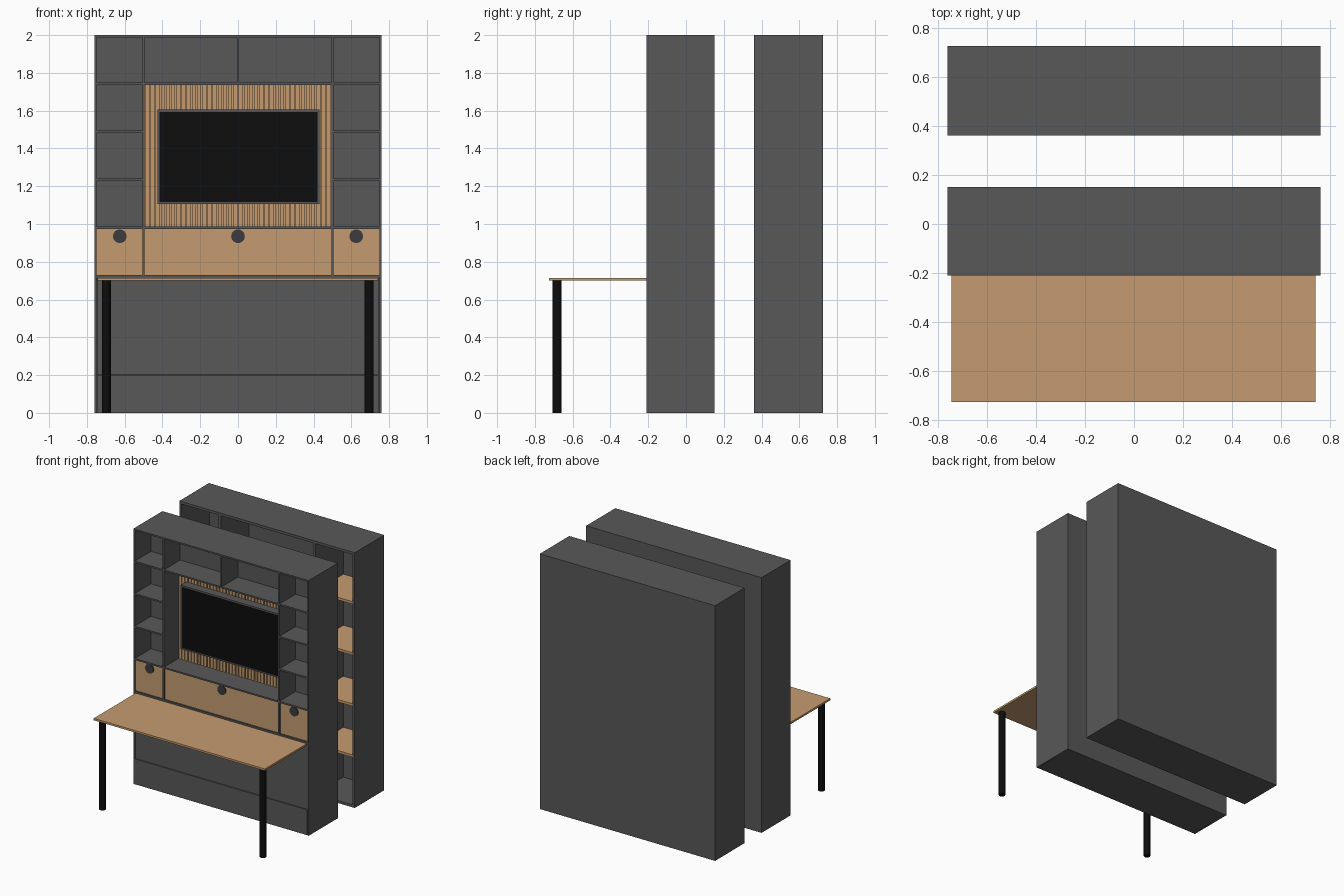
import bpy, bmesh, math
from mathutils import Matrix, Vector

if "Cube" in bpy.data.objects:
    bpy.data.objects.remove(bpy.data.objects["Cube"])


def mat(name, rgb):
    m = bpy.data.materials.new(name)
    m.diffuse_color = (*rgb, 1)
    m.use_nodes = True
    m.node_tree.nodes["Principled BSDF"].inputs["Base Color"].default_value = m.diffuse_color
    return m


GREY = mat("charcoal grey", (0.098, 0.098, 0.098))
WOOD = mat("warm wood", (0.56, 0.33, 0.16))
BLACK = mat("black", (0.004, 0.004, 0.004))
DARK = mat("dark grommet", (0.045, 0.045, 0.05))


def finish(name, bm, material):
    me = bpy.data.meshes.new(name)
    bm.to_mesh(me)
    bm.free()
    me.materials.append(material)
    ob = bpy.data.objects.new(name, me)
    bpy.context.collection.objects.link(ob)
    return ob


def boxes(name, material, specs):
    """One object made of boxes given as (x0, x1, y0, y1, z0, z1)."""
    bm = bmesh.new()
    for x0, x1, y0, y1, z0, z1 in specs:
        centre = Vector((x0 + x1, y0 + y1, z0 + z1)) / 2
        size = Vector((x1 - x0, y1 - y0, z1 - z0))
        bmesh.ops.create_cube(bm, size=1, matrix=Matrix.Translation(centre) @ Matrix.Diagonal((*size, 1)))
    return finish(name, bm, material)


def cylinder(name, material, loc, r, depth, along_y=False):
    bm = bmesh.new()
    rot = Matrix.Rotation(math.pi / 2, 4, 'X') if along_y else Matrix()
    bmesh.ops.create_cone(bm, cap_ends=True, segments=32, radius1=r, radius2=r, depth=depth,
                          matrix=Matrix.Translation(loc) @ rot)
    ob = finish(name, bm, material)
    for p in ob.data.polygons:
        p.use_smooth = len(p.vertices) == 4
    return ob


W, F, B, T = 0.76, -0.21, 0.15, 0.012      # half width, front, back, board thickness
R = -0.01                                  # back wall of the open cells

# front wall unit: core and outer boards
boxes("wall_unit_core", GREY, [(-W, W, R, B, 0, 2)])
boxes("wall_unit_sides", GREY, [(s * W - (T if s > 0 else 0), s * W + (T if s < 0 else 0), F, R, 0, 2)
                                for s in (-1, 1)])
boxes("wall_unit_shelves", GREY, [(-W + T, W - T, F, R, z - T / 2, z + T / 2)
                                  for z in (1.994, 1.743, 0.98, 0.724)])
boxes("side_column_shelves", GREY, [(min(s * 0.5, s * (W - T)), max(s * 0.5, s * (W - T)), F, R, z - T / 2, z + T / 2)
                                    for s in (-1, 1) for z in (1.489, 1.234)])
boxes("vertical_dividers", GREY,
      [(s * 0.5 - T / 2, s * 0.5 + T / 2, F, R, 0.73, 1.988) for s in (-1, 1)]
      + [(-T / 2, T / 2, F, R, 1.749, 1.988)])

# lower front: fold-down bay and plinth
boxes("lower_front_panels", GREY, [(-0.746, 0.746, F + 0.004, R, 0.202, 0.718),
                                   (-0.746, 0.746, F + 0.002, R, 0.0, 0.198)])

# wood panels above the desk with round cable grommets
boxes("wood_panels", WOOD, [(-0.748, -0.506, F + 0.012, R, 0.73, 0.974),
                            (-0.494, 0.494, F + 0.012, R, 0.73, 0.974),
                            (0.506, 0.748, F + 0.012, R, 0.73, 0.974)])
for i, x in enumerate((-0.626, 0, 0.626)):
    cylinder(f"cable_grommet_{i + 1}", DARK, (x, F + 0.01, 0.935), 0.036, 0.01, True)

# slatted wood backing
n = 36
step = 0.988 / n
boxes("slat_backing", WOOD, [(-0.494, 0.494, R - 0.008, R, 0.986, 1.737)])
boxes("slats", WOOD, [(-0.494 + i * step + 0.003, -0.494 + (i + 1) * step - 0.003, R - 0.022, R - 0.008, 0.986, 1.737)
                      for i in range(n)])

# television: frame boards around a black screen
x0, x1, z0, z1, b = -0.427, 0.431, 1.105, 1.605, 0.011
boxes("screen_body", GREY, [(x0, x1, -0.09, -0.032, z0, z1)])
boxes("screen_frame", GREY, [(x0, x0 + b, -0.1, -0.09, z0, z1), (x1 - b, x1, -0.1, -0.09, z0, z1),
                             (x0 + b, x1 - b, -0.1, -0.09, z0, z0 + b),
                             (x0 + b, x1 - b, -0.1, -0.09, z1 - b, z1)])
boxes("screen_glass", BLACK, [(x0 + b, x1 - b, -0.096, -0.088, z0 + b, z1 - b)])

# desk
boxes("desk_top", WOOD, [(-0.743, 0.74, -0.725, F + 0.003, 0.7, 0.715)])
for side, x in (("left", -0.697), ("right", 0.694)):
    cylinder(f"desk_leg_{side}", BLACK, (x, -0.682, 0.35), 0.024, 0.7)

# rear bookcase, open towards the front
f, k, t = 0.36, 0.725, 0.02
boxes("bookcase_carcass", GREY,
      [(-W, W, k - t, k, 0, 2), (-W, -W + t, f, k - t, 0, 2), (W - t, W, f, k - t, 0, 2),
       (-W + t, W - t, f, k - t, 0, t), (-W + t, W - t, f, k - t, 2 - t, 2)]
      + [(s * 0.41 - t / 2, s * 0.41 + t / 2, f, k - t, t, 2 - t) for s in (-1, 1)])
boxes("bookcase_shelves", WOOD,
      [(a, c, f + 0.003, k - t, z - t / 2, z + t / 2)
       for a, c in ((-W + t, -0.42), (0.42, W - t)) for z in (0.4, 0.8, 1.2, 1.6)])
